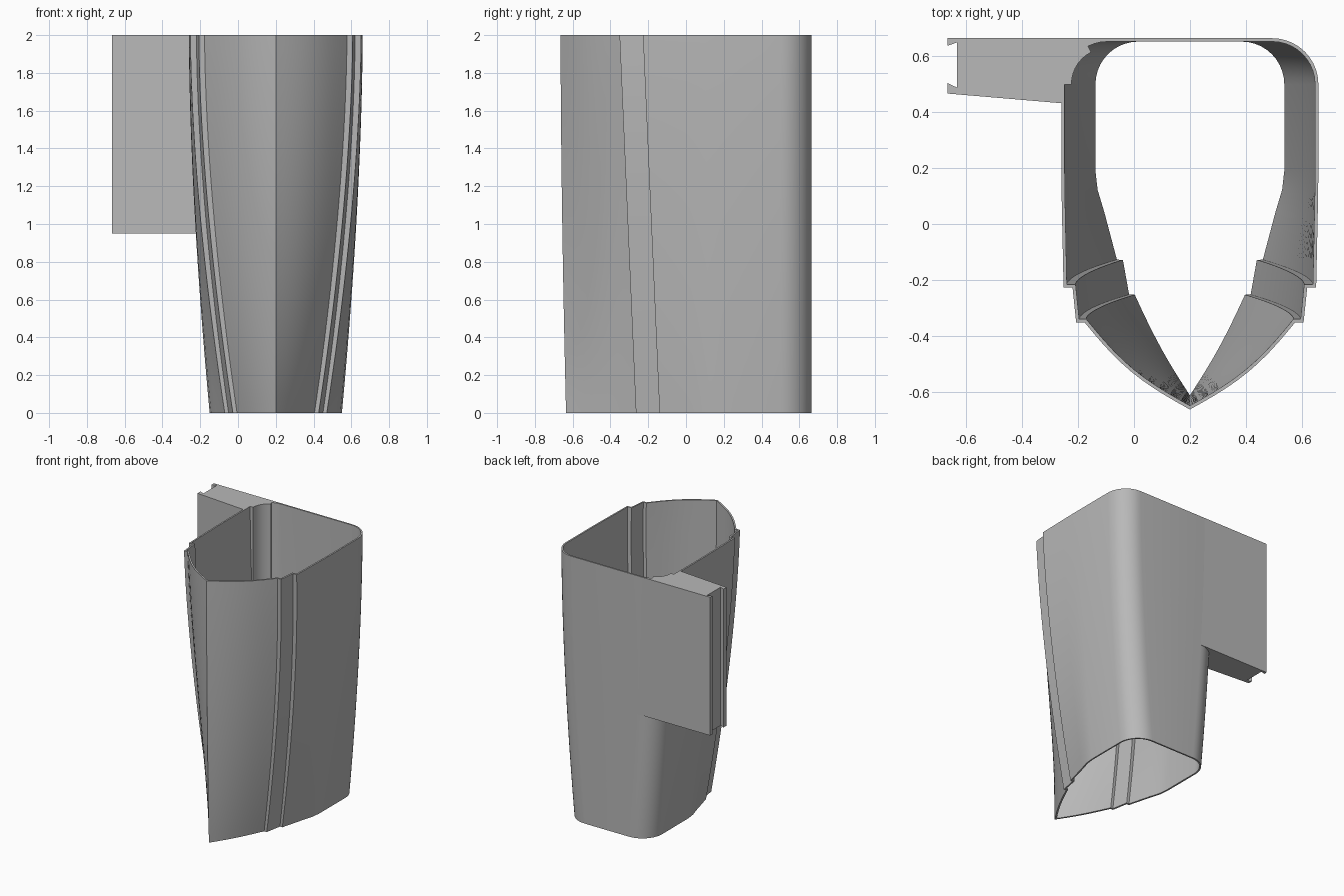
import bpy, bmesh, math

cube = bpy.data.objects.get("Cube")
if cube:
    bpy.data.objects.remove(cube)

grey = bpy.data.materials.new("plain_grey")
grey.use_nodes = True
colour = (0.48, 0.48, 0.48, 1)
grey.diffuse_color = colour
grey.node_tree.nodes["Principled BSDF"].inputs["Base Color"].default_value = colour

CX, BACK, RADIUS, HEIGHT, ARM_Z = 0.2, 0.665, 0.165, 2.0, 0.95


def lerp(a, b, t):
    return a + (b - a) * t


def flare(z):
    """Widening of the shell with height: 0 at the base, 1 at the rim."""
    return 1 - (1 - z / HEIGHT) ** 1.7


def half_width(z):
    return lerp(0.35, 0.46, flare(z))


def corner(z, inset=0, steps=10):
    """Rounded back corner, from the side round to the back, as half widths."""
    r, w = RADIUS - inset, half_width(z)
    return [(w - RADIUS + r * math.cos(a), BACK - RADIUS + r * math.sin(a))
            for a in (math.pi / 2 * i / steps for i in range(steps + 1))]


def outline(z):
    """Closed section of the shell, anticlockwise from the front edge."""
    f, t = flare(z), z / HEIGHT
    # base and rim positions of the stepped side
    base = [(.205, -.265), (.227, -.265), (.25, -.14), (.27, -.14), (.318, .04), (.342, .12), (.35, .19)]
    rim = [(.377, -.352), (.407, -.352), (.42, -.228), (.452, -.228), (.457, 0), (.459, .1), (.46, .19)]
    side = [(lerp(a[0], b[0], f), lerp(a[1], b[1], t)) for a, b in zip(base, rim)]
    # bowed front panel
    sx, sy = side[0]
    tip = lerp(-.635, -.664, f)
    bow = lerp(.012, .035, f)
    n = 10
    front = [(sx * i / n + bow * .6 * math.sin(math.pi * i / n),
              lerp(tip, sy, i / n) - bow * .6 * math.sin(math.pi * i / n)) for i in range(n)]
    half = front + side + corner(z)
    return [(CX + x, y) for x, y in half] + [(CX - x, y) for x, y in reversed(half[1:])]


def loft(name, section, levels, capped):
    """Skin closed sections stacked at the given heights."""
    bm = bmesh.new()
    rings = [[bm.verts.new((x, y, z)) for x, y in section(z)] for z in levels]
    n = len(rings[0])
    for low, high in zip(rings, rings[1:]):
        for i in range(n):
            j = (i + 1) % n
            bm.faces.new((low[i], low[j], high[j], high[i]))
    if capped:
        bm.faces.new(rings[0][::-1])
        bm.faces.new(rings[-1])
        bmesh.ops.recalc_face_normals(bm, faces=bm.faces)
    mesh = bpy.data.meshes.new(name)
    bm.to_mesh(mesh)
    bm.free()
    mesh.materials.append(grey)
    obj = bpy.data.objects.new(name, mesh)
    bpy.context.collection.objects.link(obj)
    return obj


def finish(obj):
    bpy.ops.object.select_all(action='DESELECT')
    obj.select_set(True)
    bpy.context.view_layer.objects.active = obj
    for mod in list(obj.modifiers):
        bpy.ops.object.modifier_apply(modifier=mod.name)
    bpy.ops.object.shade_smooth_by_angle(angle=math.radians(25))


# Thin flared shell, open at both ends
shell = loft("shell", outline, [HEIGHT * i / 24 for i in range(25)], False)
wall = shell.modifiers.new("wall", 'SOLIDIFY')
wall.thickness, wall.offset, wall.use_even_offset = 0.012, -1, True
finish(shell)


# Side arm with a channel in its end, fitted against the shell corner
def arm_section(z):
    end = [(-.668, BACK), (-.668, .638), (-.633, .65), (-.633, .488), (-.668, .505), (-.668, .467)]
    fit = [(CX - x, y) for x, y in corner(z, inset=.005)]
    return end + [(fit[0][0], .432)] + fit[:-1] + [(CX - half_width(z) + RADIUS, BACK)]


arm_levels = [lerp(ARM_Z, HEIGHT, i / 10) for i in range(11)]
finish(loft("side_arm", arm_section, arm_levels, True))


# Upright curved rib inside the corner behind the arm
def rib_section(z):
    outer = [(CX - x, y) for x, y in corner(HEIGHT, inset=.006)][:8]
    inner = [(CX - x, y) for x, y in corner(HEIGHT, inset=.036)][:8]
    return outer + inner[::-1]


finish(loft("corner_rib", rib_section, [ARM_Z, HEIGHT], True))
